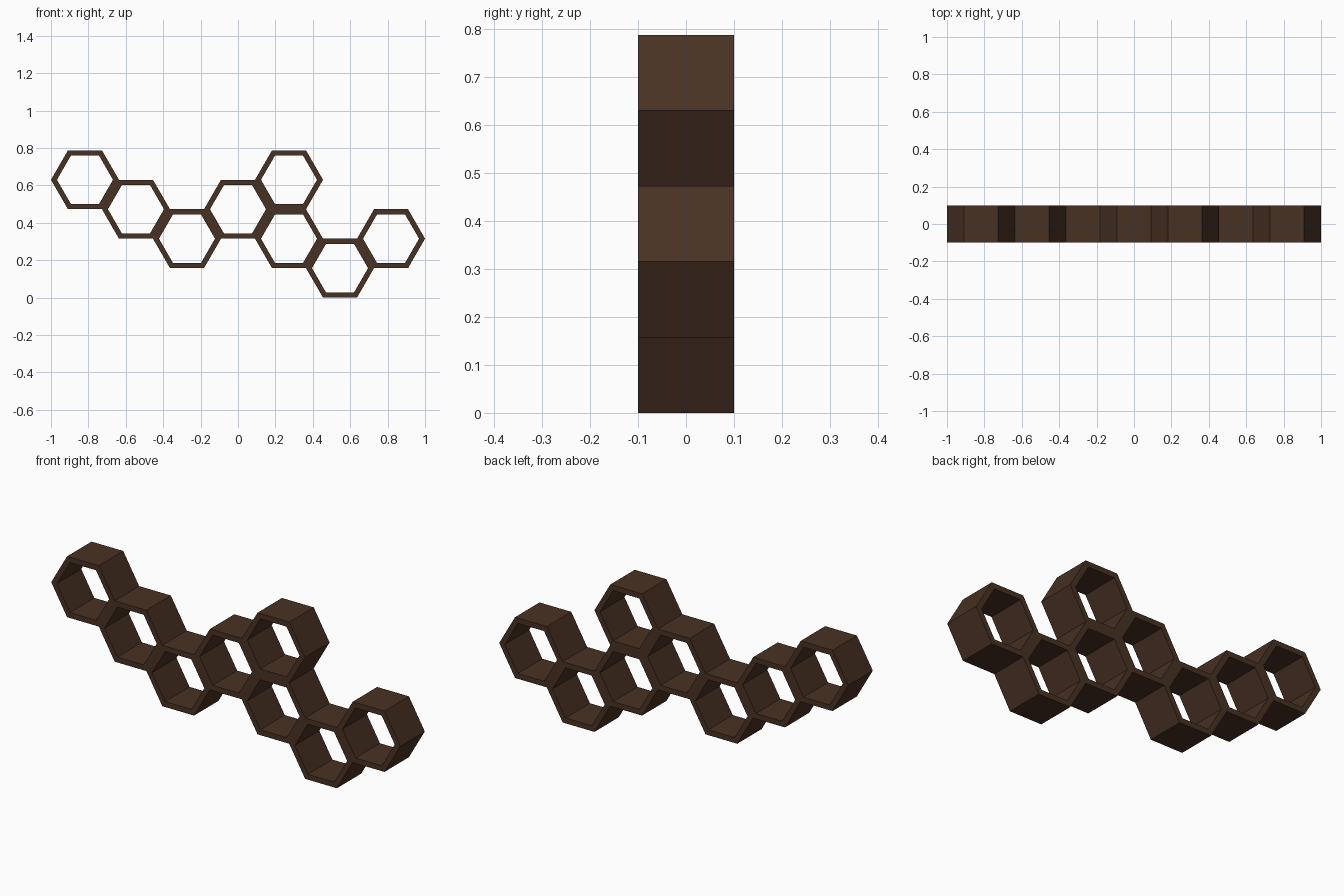
import bpy, bmesh
from math import cos, sin, pi, sqrt

if "Cube" in bpy.data.objects:
    bpy.data.objects.remove(bpy.data.objects["Cube"])

R = 2 / 11            # outer cell radius, corner to corner
R_IN = R - 0.032      # radius of the opening
H = R * sqrt(3) / 2   # half height of a cell
D = 0.1               # half depth

# cells as (column, half-row)
CELLS = [(-3, 4), (-2, 3), (-1, 2), (0, 3), (1, 4), (1, 2), (2, 1), (3, 2)]
# neighbour across each of the six sides
SIDES = [(1, 1), (0, 2), (-1, 1), (-1, -1), (0, -2), (1, -1)]

bm = bmesh.new()


def hexagon(cx, cz, r, y):
    return [bm.verts.new((cx + r * cos(k * pi / 3), y, cz + r * sin(k * pi / 3)))
            for k in range(6)]


for col, row in CELLS:
    cx, cz = col * 1.5 * R, row * H
    fo, bo = hexagon(cx, cz, R, -D), hexagon(cx, cz, R, D)
    fi, bi = hexagon(cx, cz, R_IN, -D), hexagon(cx, cz, R_IN, D)
    for j, (dc, dr) in enumerate(SIDES):
        k = (j + 1) % 6
        bm.faces.new((fo[j], fo[k], fi[k], fi[j]))   # front rim
        bm.faces.new((bo[k], bo[j], bi[j], bi[k]))   # back rim
        bm.faces.new((fi[j], fi[k], bi[k], bi[j]))   # inside wall
        if (col + dc, row + dr) not in CELLS:        # outside wall, unless shared
            bm.faces.new((fo[j], bo[j], bo[k], fo[k]))

bmesh.ops.remove_doubles(bm, verts=bm.verts[:], dist=1e-4)
mesh = bpy.data.meshes.new("honeycomb_shelf")
bm.to_mesh(mesh)
bm.free()

# dark wood
wood = bpy.data.materials.new("dark brown wood")
wood.diffuse_color = (0.066, 0.031, 0.017, 1)
wood.use_nodes = True
wood.node_tree.nodes["Principled BSDF"].inputs["Base Color"].default_value = wood.diffuse_color
mesh.materials.append(wood)

shelf = bpy.data.objects.new("honeycomb_shelf", mesh)
bpy.context.collection.objects.link(shelf)
